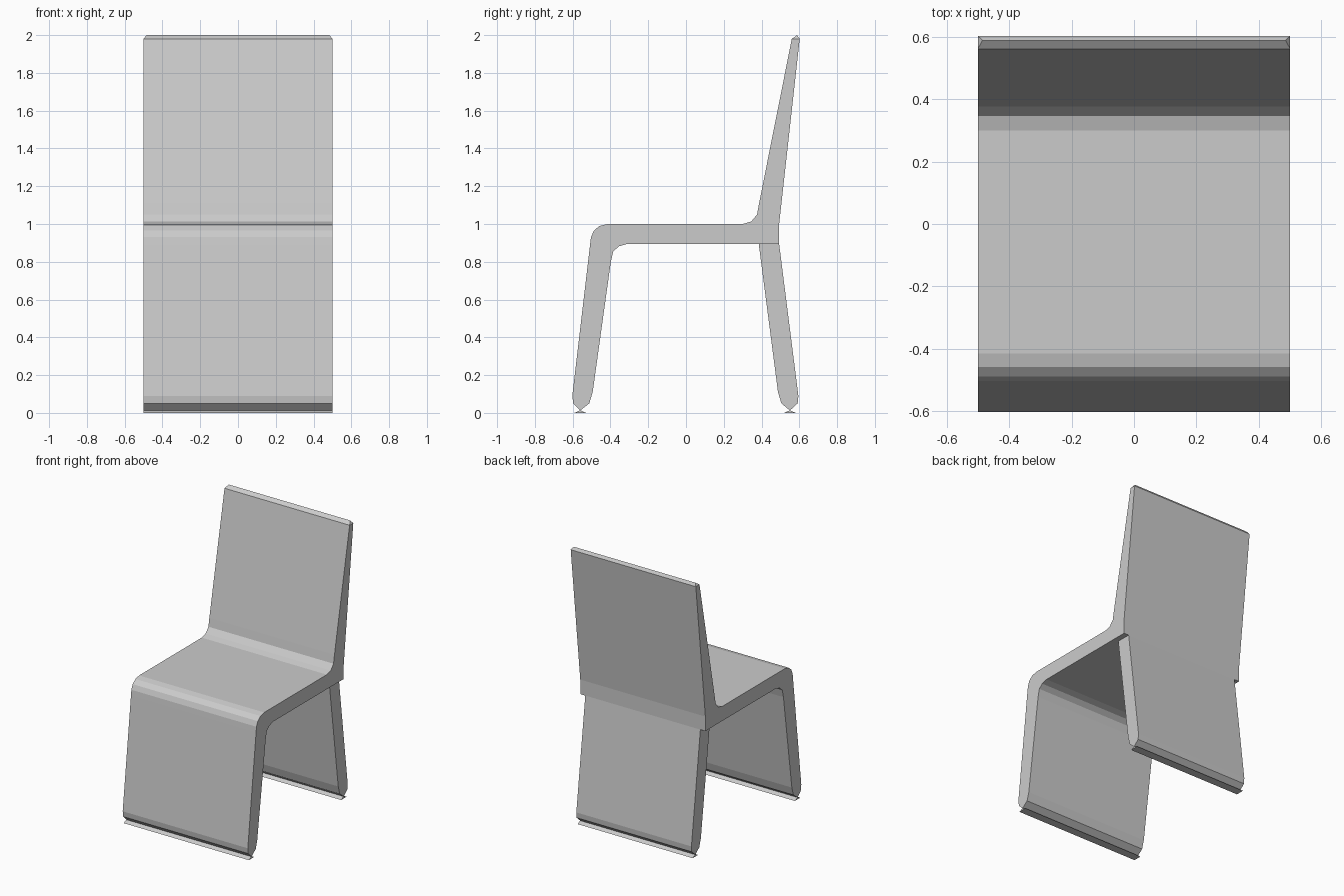
import bpy
import bmesh

if "Cube" in bpy.data.objects:
    bpy.data.objects.remove(bpy.data.objects["Cube"])


def extrude_profile(name, points, half_width, ridge=None, inset=0.015):
    """Extrude a (y, z) outline along x; optionally pull one ridge edge inward."""
    bm = bmesh.new()
    n = len(points)
    left = [bm.verts.new((-half_width, y, z)) for y, z in points]
    right = [bm.verts.new((half_width, y, z)) for y, z in points]
    for i in range(n):
        j = (i + 1) % n
        bm.faces.new((left[i], left[j], right[j], right[i]))
    for side in (left, right):
        bm.faces.new(side)
        if ridge is not None:
            bmesh.ops.connect_verts(bm, verts=[side[ridge - 1], side[(ridge + 1) % n]])
            side[ridge].co.x *= (half_width - inset) / half_width
    bmesh.ops.recalc_face_normals(bm, faces=bm.faces[:])
    mesh = bpy.data.meshes.new(name)
    bm.to_mesh(mesh)
    bm.free()
    obj = bpy.data.objects.new(name, mesh)
    bpy.context.collection.objects.link(obj)
    return obj


# Continuous bent sheet: front leg, seat and backrest
shell = [
    (-0.56, 0.013), (-0.597, 0.05), (-0.602, 0.09),       # front leg tip
    (-0.508, 0.89), (-0.503, 0.93), (-0.488, 0.965),      # outer front bend
    (-0.457, 0.99), (-0.415, 1.0),
    (0.30, 1.0), (0.345, 1.013), (0.376, 1.05), (0.387, 1.11),  # back bend
    (0.56, 1.98), (0.588, 2.0), (0.602, 1.98),            # top ridge
    (0.493, 1.0), (0.493, 0.895),                         # rear face
    (-0.31, 0.895), (-0.355, 0.882), (-0.385, 0.855), (-0.398, 0.80),
    (-0.494, 0.11), (-0.512, 0.05),
]
extrude_profile("seat_shell", shell, 0.5, ridge=shell.index((0.588, 2.0)))

# Rear leg panel, slightly narrower than the shell
rear_leg = [
    (0.385, 0.895), (0.487, 0.11), (0.505, 0.05), (0.55, 0.013),
    (0.591, 0.05), (0.595, 0.09), (0.493, 0.895),
]
extrude_profile("rear_leg", rear_leg, 0.46)

# Flared foot strips under both legs
for name, y, half_width in (("front_foot", -0.56, 0.5), ("rear_foot", 0.55, 0.46)):
    foot = [(y - 0.031, 0.0), (y + 0.031, 0.0), (y, 0.014)]
    extrude_profile(name, foot, half_width)
